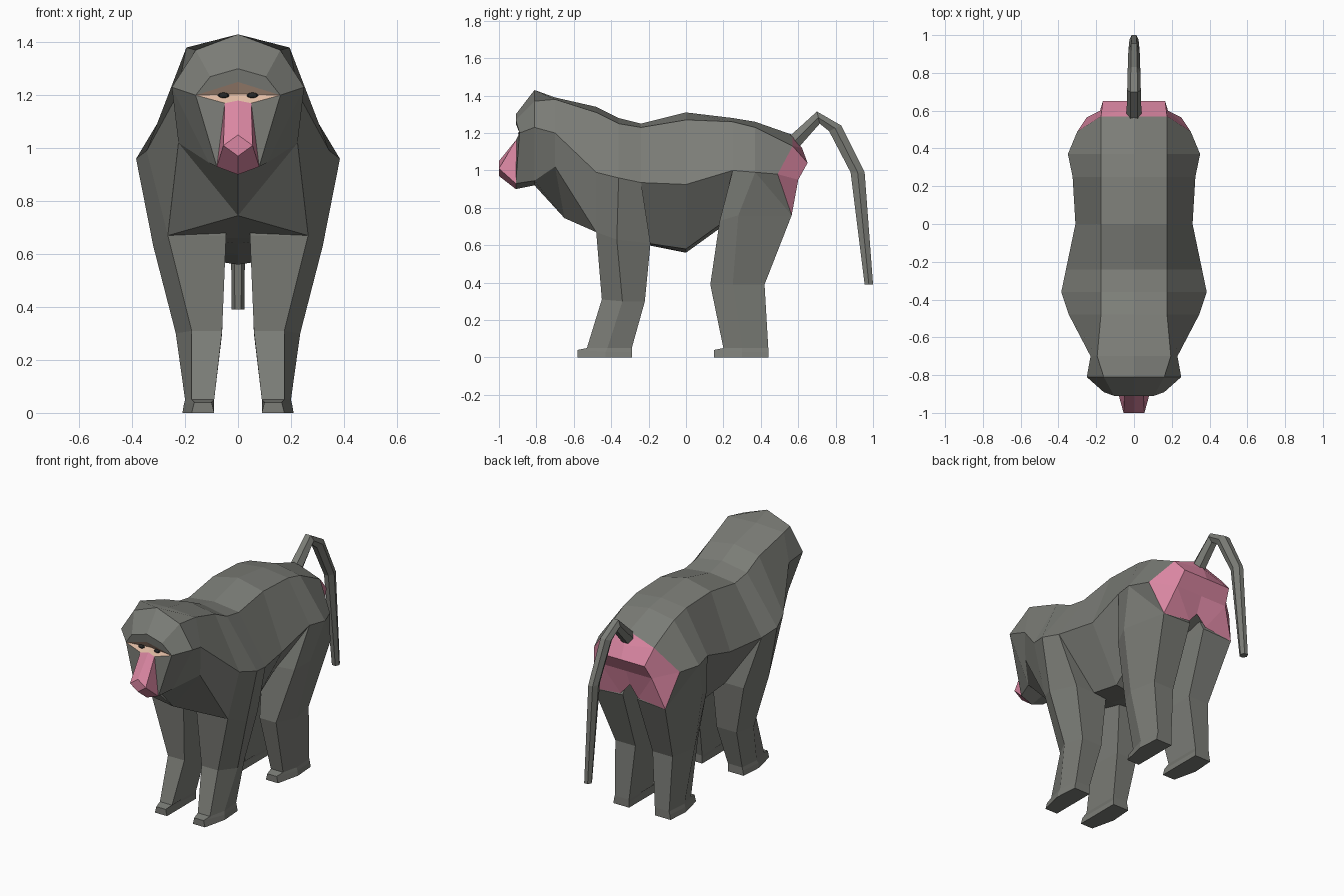
import bpy, bmesh
from mathutils import Matrix


def material(name, rgb):
    m = bpy.data.materials.new(name)
    m.diffuse_color = (*rgb, 1)
    return m


FUR = material("fur", (0.20, 0.205, 0.185))
PINK = material("pink_skin", (0.70, 0.24, 0.36))
TAN = material("tan_skin", (0.75, 0.50, 0.37))
BLACK = material("eye_black", (0.02, 0.02, 0.02))


def build(name, faces, mats):
    """faces: list of (points, material index); shared points are welded."""
    bm = bmesh.new()
    for pts, mi in faces:
        bm.faces.new([bm.verts.new(p) for p in pts]).material_index = mi
    bmesh.ops.remove_doubles(bm, verts=bm.verts[:], dist=0.0005)
    bmesh.ops.recalc_face_normals(bm, faces=bm.faces[:])
    me = bpy.data.meshes.new(name)
    bm.to_mesh(me)
    bm.free()
    for m in mats:
        me.materials.append(m)
    ob = bpy.data.objects.new(name, me)
    bpy.context.collection.objects.link(ob)
    return ob


def loft(rings, closed):
    """Quads between successive rings of points."""
    out = []
    for a, b in zip(rings, rings[1:]):
        n = len(a)
        for i in range(n if closed else n - 1):
            j = (i + 1) % n
            out.append(([a[i], a[j], b[j], b[i]], 0))
    return out


def flip(p, s):
    return (p[0] * s, p[1], p[2])


# Body and head: half sections (top centre, top edge, side, lower side, belly)
sections = [
    [(0, -.91, 1.30), (.105, -.91, 1.27), (.16, -.89, 1.20), (.08, -.91, .93), (0, -.91, .90)],
    [(0, -.81, 1.43), (.16, -.81, 1.37), (.25, -.81, 1.23), (.11, -.81, .945), (0, -.81, .92)],
    [(0, -.70, 1.39), (.195, -.70, 1.38), (.23, -.70, 1.20), (.225, -.70, 1.02), (0, -.65, .745)],
    [(0, -.48, 1.34), (.175, -.48, 1.31), (.345, -.48, .99), (.265, -.48, .67), (0, -.42, .66)],
    [(0, -.36, 1.28), (.175, -.36, 1.25), (.385, -.36, .96), (.20, -.36, .65), (0, -.36, .64)],
    [(0, -.24, 1.25), (.175, -.24, 1.23), (.36, -.24, .935), (.14, -.20, .61), (0, -.20, .60)],
    [(0, 0, 1.31), (.175, 0, 1.27), (.31, 0, .925), (.13, 0, .58), (0, 0, .56)],
    [(0, .25, 1.28), (.175, .25, 1.26), (.325, .25, 1.0), (.14, .18, .71), (0, .18, .69)],
    [(0, .37, 1.26), (.175, .37, 1.23), (.35, .37, .99), (.20, .35, .77), (0, .35, .79)],
    [(0, .57, 1.19), (.175, .57, 1.13), (.30, .49, .98), (.25, .565, .76), (0, .56, .85)],
]
half = loft(sections, False)

# Chest: split the lower quads so the breast folds down to the legs
(L2, B2), (L3, B3) = sections[2][3:], sections[3][3:]
half = [f for f in half if f[0] != [L2, B2, B3, L3]]
half += [([L2, B2, L3], 0), ([B2, B3, L3], 0)]

# Face: brow, eye band, muzzle and nose
T, E, S, L, B = sections[0]
brow, eye_c, bridge = (0, -.91, 1.25), (0, -.875, 1.205), (0, -.895, 1.18)
M, N, tip, lip = (.05, -.905, 1.17), (.055, -1, 1.01), (0, -1, 1.05), (0, -1, .97)
half += [([T, E, S, brow], 0), ([brow, S, eye_c], 2), ([eye_c, S, M, bridge], 2),
         ([S, L, M], 0), ([bridge, M, N, tip], 1), ([M, L, N], 1),
         ([tip, N, lip], 1), ([N, L, B, lip], 1)]

# Pink rump with two cheeks
T, E, S, L, B = sections[-1]
T2, R0, R1, C = (0, .62, 1.12), (0, .65, 1.04), (.165, .65, 1.04), (0, .60, .95)
Q, I = (.18, .60, .95), (.06, .565, .78)
half += [([T, E, T2], 1), ([T2, E, R1, R0], 1), ([E, S, Q, R1], 1),
         ([S, L, Q], 1), ([R0, R1, Q, C], 1), ([Q, L, I], 1), ([C, Q, I, B], 1), ([L, I, B], 0)]
build("body_and_head", [([flip(p, s) for p in f], m) for s in (1, -1) for f, m in half],
      [FUR, PINK, TAN])

# Legs: rings of inner front, outer front, outer middle, outer back, inner back
front_leg = [
    [(.05, -.44, .90), (.345, -.48, .99), (.385, -.36, .96), (.36, -.24, .935), (.05, -.24, .88)],
    [(.045, -.48, .67), (.265, -.48, .67), (.32, -.37, .63), (.27, -.19, .61), (.05, -.19, .61)],
    [(.06, -.45, .31), (.175, -.45, .31), (.235, -.34, .30), (.20, -.22, .30), (.06, -.22, .30)],
    [(.09, -.53, .05), (.175, -.53, .05), (.20, -.42, .05), (.19, -.29, .05), (.09, -.29, .05)],
    [(.10, -.58, .04), (.165, -.58, .04), (.205, -.43, .03), (.195, -.29, .03), (.09, -.29, .03)],
    [(.09, -.58, 0), (.175, -.58, 0), (.21, -.43, 0), (.20, -.29, 0), (.09, -.29, 0)],
]
hind_leg = [
    [(.05, .25, .90), (.325, .25, 1.0), (.35, .37, .99), (.30, .49, .98), (.05, .48, .92)],
    [(.045, .18, .71), (.27, .18, .73), (.31, .28, .76), (.25, .565, .76), (.05, .56, .77)],
    [(.06, .13, .39), (.175, .13, .39), (.235, .25, .39), (.20, .42, .39), (.06, .42, .39)],
    [(.09, .20, .05), (.175, .20, .05), (.20, .30, .05), (.19, .44, .05), (.09, .44, .05)],
    [(.10, .15, .04), (.165, .15, .04), (.205, .30, .03), (.195, .44, .03), (.09, .44, .03)],
    [(.09, .15, 0), (.175, .15, 0), (.21, .30, 0), (.20, .44, 0), (.09, .44, 0)],
]
for name, rings in (("front_leg", front_leg), ("hind_leg", hind_leg)):
    for side, s in (("left", 1), ("right", -1)):
        rs = [[flip(p, s) for p in r] for r in rings]
        build(f"{name}_{side}", loft(rs, True) + [(rs[0], 0), (rs[-1], 0)], [FUR])

# Tail: outer and inner (y, z) at each bend, with half width
bends = [((.54, 1.17), (.60, 1.12), .04), ((.70, 1.315), (.715, 1.25), .036),
         ((.83, 1.24), (.765, 1.21), .034), ((.955, .99), (.88, .99), .03),
         ((1.0, .39), (.955, .39), .024)]
rings = []
for o, i, w in bends:
    m = ((o[0] + i[0]) / 2, (o[1] + i[1]) / 2)
    rings.append([(-w * .5, *o), (w * .5, *o), (w, *m), (w * .5, *i), (-w * .5, *i), (-w, *m)])
build("tail", loft(rings, True) + [(rings[0], 0), (rings[-1], 0)], [FUR])

# Eyes
for side, s in (("left", 1), ("right", -1)):
    bm = bmesh.new()
    bmesh.ops.create_uvsphere(bm, u_segments=8, v_segments=6, radius=1,
                              matrix=Matrix.Translation((s * .055, -.885, 1.199))
                              @ Matrix.Diagonal((.022, .012, .011, 1)))
    me = bpy.data.meshes.new("eye_" + side)
    bm.to_mesh(me)
    bm.free()
    me.materials.append(BLACK)
    bpy.context.collection.objects.link(bpy.data.objects.new("eye_" + side, me))
